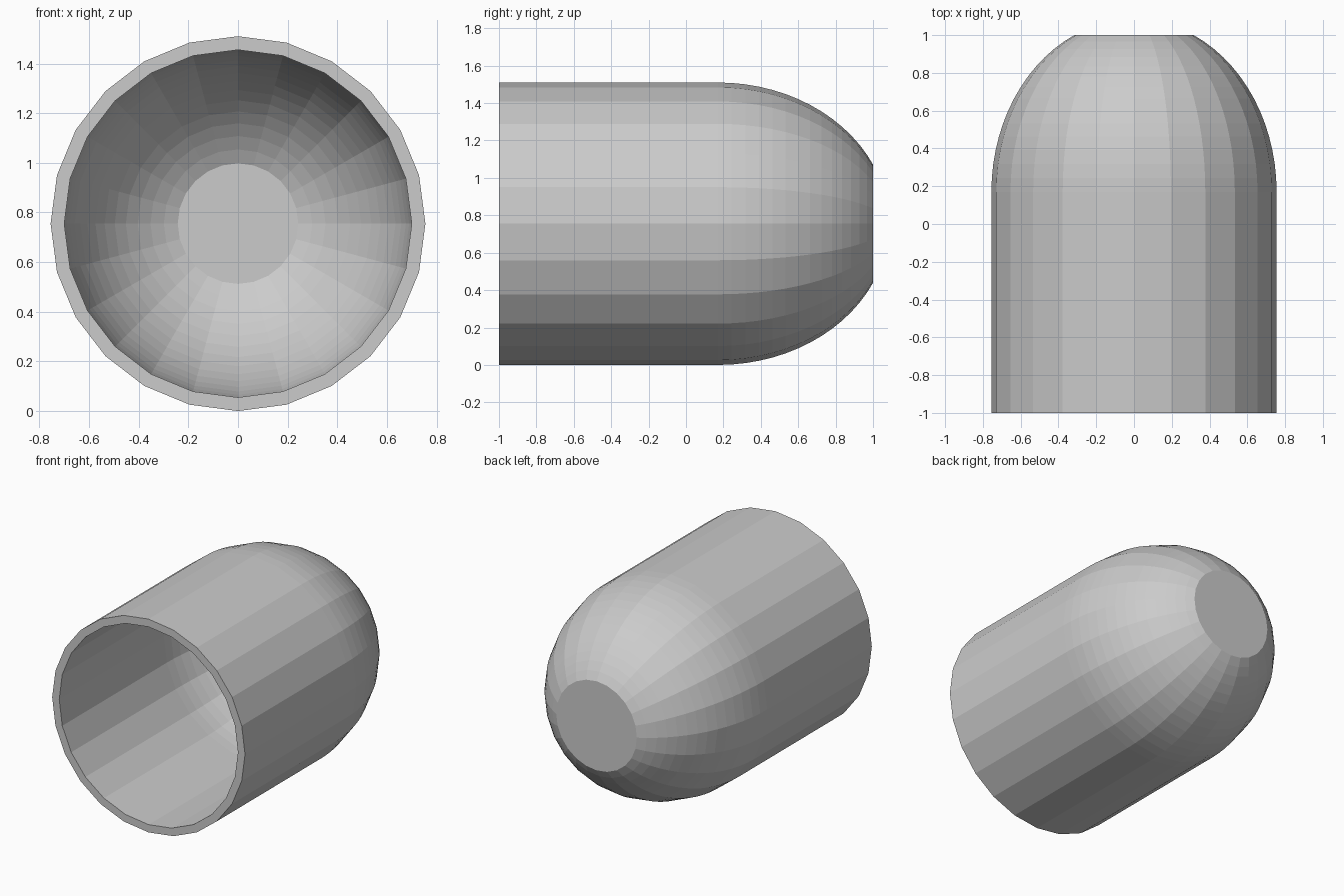
import bpy, bmesh
from math import sin, cos, pi, radians

if "Cube" in bpy.data.objects:
    bpy.data.objects.remove(bpy.data.objects["Cube"])

SIDES, STEPS = 24, 14
CENTRE_Z = 0.755


def dome(radius, start, height, end_angle):
    """Truncated elliptical dome as (radius, y) points."""
    return [(radius * cos(radians(end_angle) * i / STEPS),
             start + height * sin(radians(end_angle) * i / STEPS))
            for i in range(STEPS + 1)]


# Outer wall from the open mouth to the flat tip, then the inner wall back
outer = [(0.755, -1.0)] + dome(0.755, 0.17, 0.914, 65.3)
inner = [(0.70, -1.0)] + dome(0.70, 0.17, 0.826, 69.7)

bm = bmesh.new()


def ring(radius, y):
    return [bm.verts.new((radius * sin(2 * pi * k / SIDES), y,
                          CENTRE_Z + radius * cos(2 * pi * k / SIDES)))
            for k in range(SIDES)]


rings = [ring(*p) for p in inner[::-1] + outer]
for a, b in zip(rings, rings[1:]):
    for k in range(SIDES):
        n = (k + 1) % SIDES
        bm.faces.new((a[k], a[n], b[n], b[k]))

# Flat discs closing the inside and outside of the tip
bm.faces.new(rings[0])
bm.faces.new(rings[-1])
bmesh.ops.recalc_face_normals(bm, faces=bm.faces)

mesh = bpy.data.meshes.new("domed_shell")
bm.to_mesh(mesh)
bm.free()
bpy.context.collection.objects.link(bpy.data.objects.new("domed_shell", mesh))
